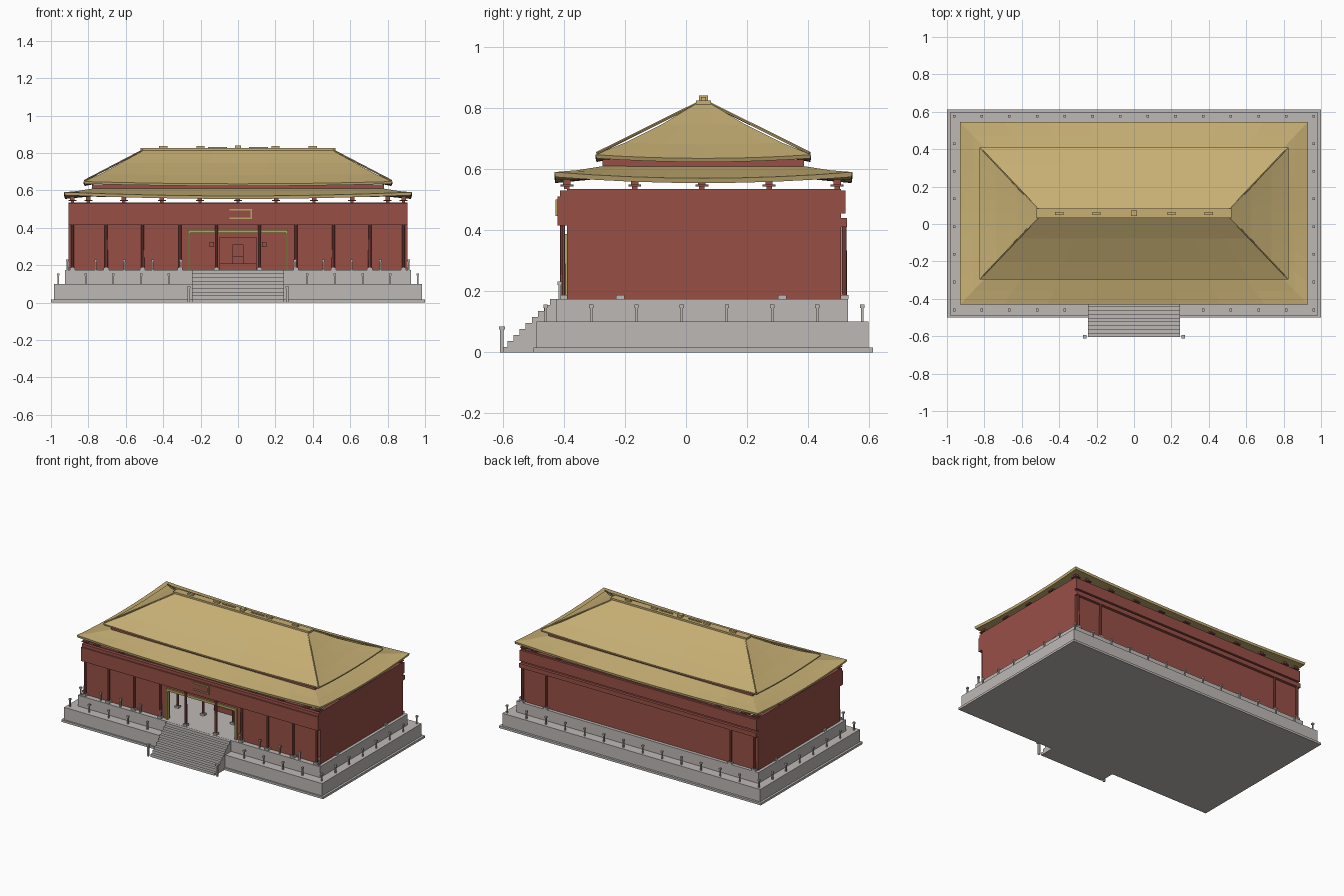
import bpy, bmesh
from mathutils import Vector, Matrix

cube = bpy.data.objects.get("Cube")
if cube:
    bpy.data.objects.remove(cube, do_unlink=True)


def material(name, rgb):
    m = bpy.data.materials.new(name)
    m.use_nodes = True
    m.diffuse_color = (*rgb, 1)
    m.node_tree.nodes["Principled BSDF"].inputs["Base Color"].default_value = (*rgb, 1)
    return m


STONE = material("pale stone", (0.51, 0.485, 0.465))
RED = material("wall red", (0.31, 0.08, 0.062))
GOLD = material("roof gold", (0.57, 0.43, 0.175))
TRIM = material("trim gold", (0.47, 0.38, 0.12))
CY = 0.057          # centre line of the hall, front to back
FLOOR = 0.175


def finish(name, bm, mat):
    bmesh.ops.recalc_face_normals(bm, faces=bm.faces)
    mesh = bpy.data.meshes.new(name)
    bm.to_mesh(mesh)
    bm.free()
    mesh.materials.append(mat)
    obj = bpy.data.objects.new(name, mesh)
    bpy.context.collection.objects.link(obj)
    return obj


def add_box(bm, x0, x1, y0, y1, z0, z1):
    mat = Matrix.Translation(((x0 + x1) / 2, (y0 + y1) / 2, (z0 + z1) / 2))
    mat = mat @ Matrix.Diagonal((x1 - x0, y1 - y0, z1 - z0, 1))
    bmesh.ops.create_cube(bm, size=1, matrix=mat)


def boxes(name, mat, items):
    bm = bmesh.new()
    for item in items:
        add_box(bm, *item)
    return finish(name, bm, mat)


def block(x, y, half, z0, z1):
    return (x - half, x + half, y - half, y + half, z0, z1)


def cylinders(name, mat, spots, r, z0, z1, sides=8):
    bm = bmesh.new()
    for x, y in spots:
        bmesh.ops.create_cone(bm, cap_ends=True, segments=sides, radius1=r, radius2=r * 0.9,
                              depth=z1 - z0, matrix=Matrix.Translation((x, y, (z0 + z1) / 2)))
    return finish(name, bm, mat)


# Stone terrace
boxes("terrace_footing", STONE, [(-1, 1, -0.5, 0.612, 0, 0.015)])
boxes("terrace_lower", STONE, [(-0.985, 0.985, -0.49, 0.597, 0.015, 0.1)])
boxes("terrace_upper", STONE, [(-0.925, 0.925, -0.425, 0.53, 0.1, FLOOR)])

# Front stairs
STEPS = 9
boxes("front_stairs", STONE,
      [(-0.245, 0.245, -0.605 + 0.02 * i, -0.585 + 0.02 * i if i < STEPS - 1 else -0.42,
        0, 0.018 + 0.0195 * i) for i in range(STEPS)])
boxes("stair_newels", STONE,
      [b for x in (-0.263, 0.263) for b in
       (block(x, -0.603, 0.006, 0, 0.075), block(x, -0.603, 0.01, 0.075, 0.085))])

# Terrace posts with small caps
posts = [(-0.962 + 0.148 * i, y) for i in range(14) for y in (-0.46, 0.577)
         if y > 0 or abs(-0.962 + 0.148 * i) > 0.3]
posts += [(x, -0.31 + 0.148 * j) for j in range(6) for x in (-0.962, 0.962)]
upper = [(s * (0.912 - 0.152 * i), -0.413) for i in range(5) for s in (-1, 1)]
boxes("terrace_posts", STONE,
      [b for spots, z in ((posts, 0.1), (upper, FLOOR)) for x, y in spots for b in
       (block(x, y, 0.004, z, z + 0.045), block(x, y, 0.007, z + 0.045, z + 0.056))])

# Hall walls, open at the doorway and hollow inside
WX, Y0, Y1, TOP, T = 0.905, -0.39, 0.508, 0.535, 0.02
walls = [(-WX, WX, Y1 - T, Y1, FLOOR, TOP),
         (-0.26, 0.26, Y0, Y0 + T, 0.38, TOP)]
for s in (-1, 1):
    xa, xb = sorted((s * (WX - T), s * WX))
    walls.append((xa, xb, Y0 + T, Y1 - T, FLOOR, TOP))
    xa, xb = sorted((s * 0.26, s * WX))
    walls.append((xa, xb, Y0, Y0 + T, FLOOR, TOP))
boxes("hall_walls", RED, walls)
boxes("front_beam", RED, [(-WX, WX, -0.42, Y0, 0.415, 0.51), (-WX, WX, -0.412, Y0, 0.51, 0.53)])
boxes("back_beams", RED, [(-WX, WX, Y1, 0.527, 0.41, 0.44), (-WX, WX, Y1, 0.522, 0.455, 0.53)])

# Doorway trim and sign frame
boxes("door_trim", TRIM, [(-0.265, 0.265, -0.402, -0.388, 0.372, 0.388),
                          (-0.268, -0.256, -0.402, -0.388, FLOOR, 0.388),
                          (0.256, 0.268, -0.402, -0.388, FLOOR, 0.388)])
boxes("sign_frame", TRIM, [(-0.045, 0.075, -0.427, -0.42, 0.491, 0.5),
                           (-0.045, 0.075, -0.427, -0.42, 0.446, 0.454),
                           (0.066, 0.075, -0.427, -0.42, 0.454, 0.491)])

# Columns on stone pads
COL_X = [s * x for x in (0.115, 0.31, 0.51, 0.705, 0.885) for s in (-1, 1)]
front = [(x, -0.404) for x in COL_X]
back = [(x, 0.518) for x in COL_X if abs(x) > 0.6]
inner = [(x, y) for x in COL_X if abs(x) < 0.8 for y in (-0.215, 0.315)]
sides = [(s * 0.9, y) for s in (-1, 1) for y in (-0.215, 0.315)]
cylinders("outer_columns", RED, front + back, 0.009, FLOOR, 0.42)
cylinders("inner_columns", RED, inner, 0.009, FLOOR, TOP)
boxes("column_pads", STONE,
      [block(x, y, 0.014, FLOOR, 0.188) for x, y in front + back + inner + sides])

# Seat, screen and lanterns inside
boxes("dais", RED, [(-0.1, 0.1, -0.12, 0.04, FLOOR, 0.21), (-0.03, 0.03, -0.06, 0, 0.21, 0.25),
                    (-0.03, 0.03, -0.01, 0.005, 0.25, 0.31), (-0.1, 0.1, 0.025, 0.04, 0.21, 0.35)])
boxes("lanterns", RED, [block(s * 0.14, -0.215, 0.012, 0.298, 0.324) for s in (-1, 1)])

# Roof brackets around the wall top
BX = [-0.885, -0.8] + [-0.61 + 0.2033 * i for i in range(7)] + [0.8, 0.885]
bracket_spots = [(x, y) for x in BX for y in (-0.39, 0.495)]
bracket_spots += [(x, CY - 0.005 + d) for x in (-0.885, 0.885) for d in (-0.22, 0, 0.22)]
boxes("roof_brackets", RED,
      [b for x, y in bracket_spots for b in
       (block(x, y, 0.009, TOP, 0.543), block(x, y, 0.021, 0.543, 0.549),
        block(x, y, 0.012, 0.549, 0.566))])


def roof(name, rings, n=8):
    """Skin rectangular rings (half x, half y, height, corner lift) from soffit to top."""
    bm = bmesh.new()
    corners = [(-1, -1), (1, -1), (1, 1), (-1, 1)]
    loops = []
    for hx, hy, z, lift in rings:
        loop = []
        for k in range(4):
            a, b = Vector(corners[k]), Vector(corners[(k + 1) % 4])
            for i in range(n):
                p = a.lerp(b, i / n)
                rise = lift * abs(2 * i / n - 1) ** 2
                loop.append(bm.verts.new((p.x * hx, CY + p.y * hy, z + rise)))
        loops.append(loop)
    for low, high in zip(loops, loops[1:]):
        for i in range(len(low)):
            j = (i + 1) % len(low)
            bm.faces.new((low[i], low[j], high[j], high[i]))
    bm.faces.new(loops[0])
    bm.faces.new(loops[-1])
    return finish(name, bm, GOLD)


# Two-tier hipped roof
roof("lower_roof", [(0.8, 0.36, 0.566, 0), (0.925, 0.485, 0.554, 0.02), (0.93, 0.488, 0.57, 0.02),
                    (0.86, 0.415, 0.588, 0.008), (0.775, 0.325, 0.61, 0)])
boxes("roof_neck", RED, [(-0.78, 0.78, CY - 0.33, CY + 0.33, 0.6, 0.632)])
roof("upper_roof", [(0.76, 0.29, 0.635, 0), (0.82, 0.35, 0.623, 0.012), (0.825, 0.353, 0.635, 0.012),
                    (0.735, 0.255, 0.681, 0.006), (0.625, 0.135, 0.745, 0.002),
                    (0.515, 0.022, 0.815, 0)])

# Main ridge with small ornaments
boxes("main_ridge", GOLD, [(-0.52, 0.52, CY - 0.025, CY + 0.025, 0.797, 0.825)])
boxes("ridge_ornaments", GOLD,
      [(x - 0.022, x + 0.022, CY - 0.008, CY + 0.008, 0.825, 0.836) for x in (-0.4, -0.2, 0.2, 0.4)]
      + [block(0, CY, 0.015, 0.825, 0.841)]
      + [(x - 0.05, x + 0.05, CY - 0.003, CY + 0.003, 0.825, 0.831) for x in (-0.11, 0.11)])

# Slim hip ridges
bm = bmesh.new()
for sx in (-1, 1):
    for sy in (-1, 1):
        a = Vector((sx * 0.51, CY + sy * 0.022, 0.814))
        b = Vector((sx * 0.82, CY + sy * 0.348, 0.652))
        d = b - a
        mat = Matrix.Translation((a + b) / 2) @ d.to_track_quat('Z', 'Y').to_matrix().to_4x4()
        bmesh.ops.create_cone(bm, cap_ends=True, segments=6, radius1=0.005, radius2=0.005,
                              depth=d.length, matrix=mat)
finish("hip_ridges", bm, GOLD)
